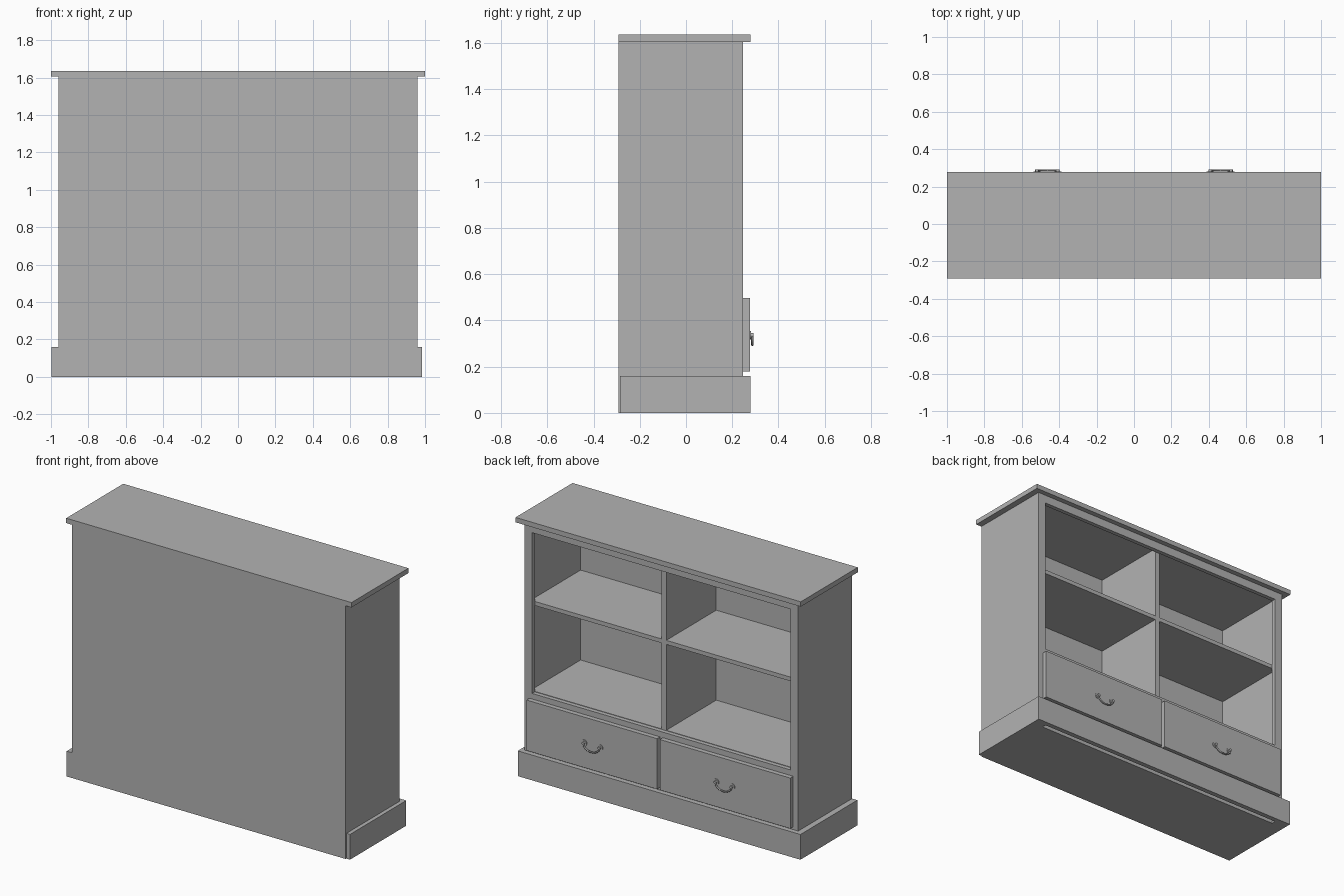
import bpy
import math
from mathutils import Vector

cube = bpy.data.objects.get("Cube")
if cube:
    bpy.data.objects.remove(cube, do_unlink=True)

# One painted finish for everything
GREY = 0.45
paint = bpy.data.materials.new("grey_paint")
paint.use_nodes = True
paint.diffuse_color = (GREY, GREY, GREY, 1)
bsdf = next(n for n in paint.node_tree.nodes if n.type == 'BSDF_PRINCIPLED')
bsdf.inputs["Base Color"].default_value = (GREY, GREY, GREY, 1)
bsdf.inputs["Roughness"].default_value = 0.7


def box(name, x, y, z):
    """Board spanning the given (low, high) ranges."""
    lo, hi = Vector((x[0], y[0], z[0])), Vector((x[1], y[1], z[1]))
    bpy.ops.mesh.primitive_cube_add(size=1, location=(lo + hi) / 2)
    ob = bpy.context.object
    ob.name = name
    ob.scale = hi - lo
    bpy.ops.object.transform_apply(location=False, rotation=False, scale=True)
    ob.data.materials.append(paint)
    return ob


def disc(name, x, z, radius, y):
    """Round turned piece with its axis along y."""
    bpy.ops.mesh.primitive_cylinder_add(
        vertices=20, radius=radius, depth=y[1] - y[0],
        location=(x, (y[0] + y[1]) / 2, z), rotation=(math.pi / 2, 0, 0))
    ob = bpy.context.object
    ob.name = name
    ob.data.materials.append(paint)
    bpy.ops.object.shade_smooth_by_angle()
    return ob


def span(side, a, b):
    """Mirror an x range to the chosen side."""
    return tuple(sorted((side * a, side * b)))


BACK, CASE, FACE, TRIM = -0.292, 0.22, 0.247, 0.279
INNER = (-0.935, 0.935)
DEPTH = (-0.28, CASE)
TOP = 1.605

# Carcass
box("top_slab", (-1, 1), (BACK, TRIM), (TOP, 1.636))
box("back_panel", (-0.96, 0.96), (BACK, -0.28), (0, TOP))
box("ceiling_board", INNER, DEPTH, (1.575, TOP))
box("lower_deck", INNER, DEPTH, (0.51, 0.536))
box("bottom_board", INNER, DEPTH, (0, 0.025))
box("centre_divider", (-0.016, 0.016), DEPTH, (0, 1.575))

# Face frame rails
STILE = 0.906
box("top_rail", (-STILE, STILE), (CASE, FACE), (1.552, TOP))
box("middle_rail", (-STILE, STILE), (CASE, FACE), (0.47, 0.533))
box("bottom_rail", (-STILE, STILE), (CASE, FACE), (0.12, 0.2))

# Plinth across the open face
box("plinth_front", (-0.997, 0.985), (FACE, 0.278), (0, 0.16))
box("right_plinth", (-0.997, -0.96), (BACK, FACE), (0, 0.16))
box("left_plinth", (0.96, 0.985), (-0.285, FACE), (0, 0.16))


def bail_pull(side, label, cx):
    """Drooping handle hung between two rosettes."""
    cz = 0.336
    for s in (-1, 1):
        px = cx + s * 0.056
        disc(label + "_rosette", px, cz, 0.019, (0.277, 0.281))
        disc(label + "_post", px, cz, 0.009, (0.281, 0.292))
    curve = bpy.data.curves.new(label + "_bail", 'CURVE')
    curve.dimensions = '3D'
    curve.bevel_depth = 0.005
    curve.bevel_resolution = 2
    half = [(0.056, 0.332), (0.052, 0.318), (0.038, 0.305), (0.02, 0.296)]
    pts = [(-u, z) for u, z in half] + [(0, 0.294)] + half[::-1]
    spline = curve.splines.new('POLY')
    spline.points.add(len(pts) - 1)
    for p, (u, z) in zip(spline.points, pts):
        p.co = (cx + u, 0.287, z, 1)
    spline.use_smooth = True
    curve.use_fill_caps = True
    curve.materials.append(paint)
    ob = bpy.data.objects.new(label + "_bail", curve)
    bpy.context.collection.objects.link(ob)


# Mirrored parts
for side, label in ((1, "left"), (-1, "right")):
    box(label + "_side_panel", span(side, 0.935, 0.96), (-0.28, CASE), (0, TOP))
    box(label + "_stile", span(side, STILE, 0.96), (CASE, FACE), (0, TOP))
    box(label + "_shelf", span(side, 0.016, 0.935), DEPTH, (1.08, 1.106))
    box(label + "_drawer_front", span(side, 0.01, 0.925), (FACE, 0.277), (0.178, 0.498))
    bail_pull(side, label + "_handle", side * 0.463)
